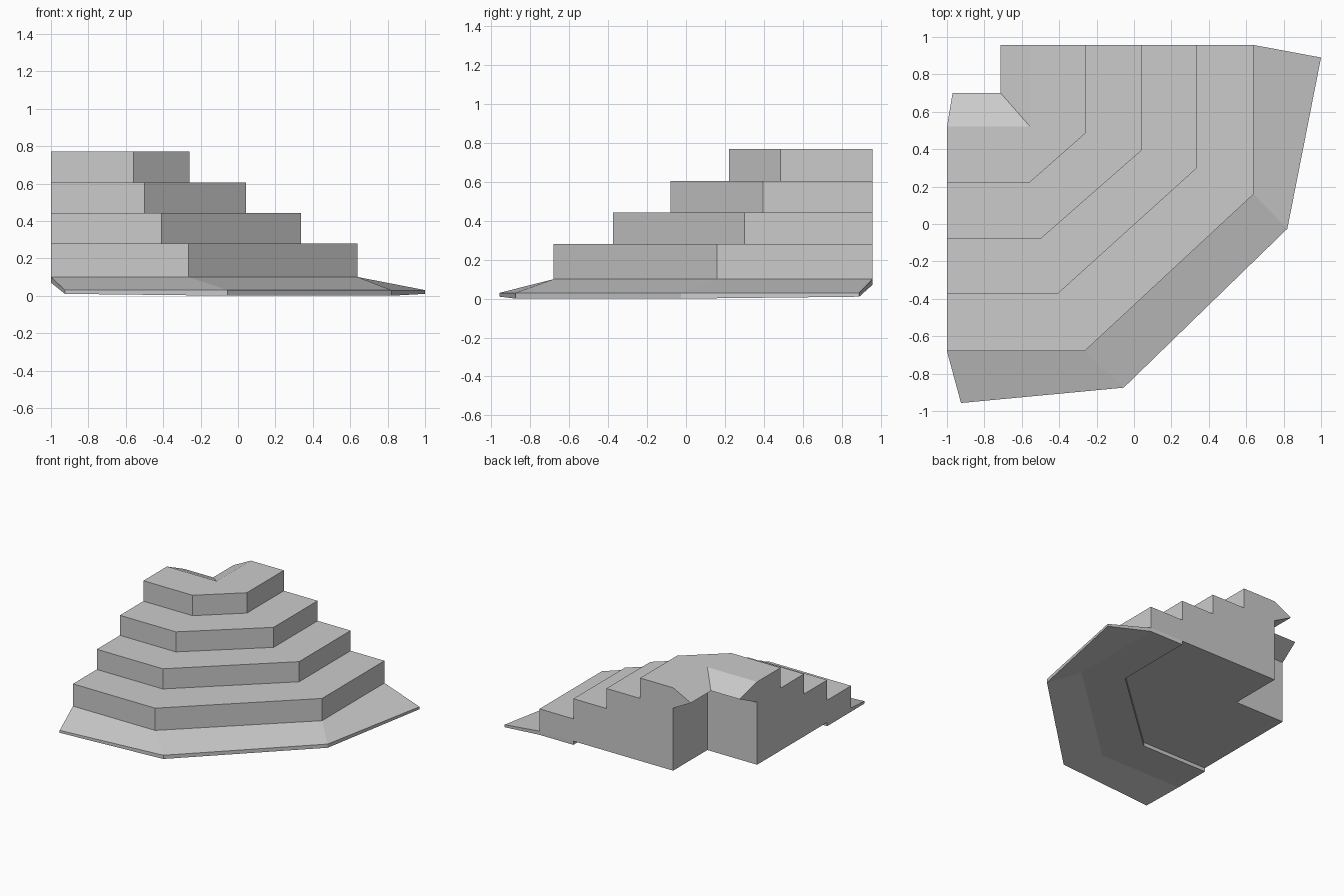
import bpy, bmesh

if "Cube" in bpy.data.objects:
    bpy.data.objects.remove(bpy.data.objects["Cube"], do_unlink=True)

stone = bpy.data.materials.new("grey_stone")
stone.use_nodes = True
GREY = (0.6, 0.6, 0.6, 1)
stone.diffuse_color = GREY
stone.node_tree.nodes["Principled BSDF"].inputs["Base Color"].default_value = GREY

LEFT, BACK = -1.0, 0.957       # cut planes at the ends of the flight
NOTCH = (-0.555, 0.52)         # inner corner of the notch at the back


def finish(name, bm):
    bmesh.ops.recalc_face_normals(bm, faces=bm.faces)
    mesh = bpy.data.meshes.new(name)
    bm.to_mesh(mesh)
    bm.free()
    mesh.materials.append(stone)
    ob = bpy.data.objects.new(name, mesh)
    bpy.context.collection.objects.link(ob)
    return ob


def loft(name, rings):
    """Skin equal closed cross-sections and cap both ends."""
    bm = bmesh.new()
    loops = [[bm.verts.new(p) for p in ring] for ring in rings]
    n = len(loops[0])
    for a, b in zip(loops, loops[1:]):
        for i in range(n):
            j = (i + 1) % n
            bm.faces.new((a[i], a[j], b[j], b[i]))
    bm.faces.new(loops[0])
    bm.faces.new(loops[-1])
    return finish(name, bm)


def at(points, z):
    return [(x, y, z) for x, y in points]


def edge_line(front, bend_x, bend_y, side):
    """Front run, diagonal and side run of a step."""
    return [(LEFT, front), (bend_x, front), (side, bend_y), (side, BACK)]


# Stacked steps, each with the notch cut from its back corner
lines = [edge_line(-0.68, -0.265, 0.16, 0.64),
         edge_line(-0.375, -0.41, 0.30, 0.337),
         edge_line(-0.08, -0.50, 0.395, 0.042),
         edge_line(0.22, -0.56, 0.485, -0.26)]
heights = [0.10, 0.28, 0.443, 0.605, 0.77]
notch_line = [(NOTCH[0], BACK), NOTCH, (LEFT, NOTCH[1])]
# the lowest step is hollow under its front, so its base sits on the skirt
for k, line in enumerate(lines):
    outline = line + notch_line
    loft(f"step_{k + 1}", [at(outline, heights[k]), at(outline, heights[k + 1])])

# Flared skirt round the foot
rim = [(-0.925, -0.957), (-0.055, -0.875), (0.82, -0.025), (1.0, 0.89)]
rim_bottom = [0.01, 0.0, 0.0, 0.01]
sections = []
for inner, foot, out, low in zip(lines[1], lines[0], rim, rim_bottom):
    sections.append([(*inner, 0.10), (*inner, 0.07), (*foot, 0.07),
                     (*out, low), (*out, 0.03), (*foot, 0.10)])
loft("skirt", sections)

# Sloping lip that overhangs the notch
wall = [(LEFT, NOTCH[1]), NOTCH, (NOTCH[0], BACK)]
lip = [(-0.97, 0.70), (-0.713, 0.70), (-0.713, BACK)]
loft("notch_lip", [[(*w, heights[4]), (*p, 0.69), (*w, heights[3])]
                   for w, p in zip(wall, lip)])
